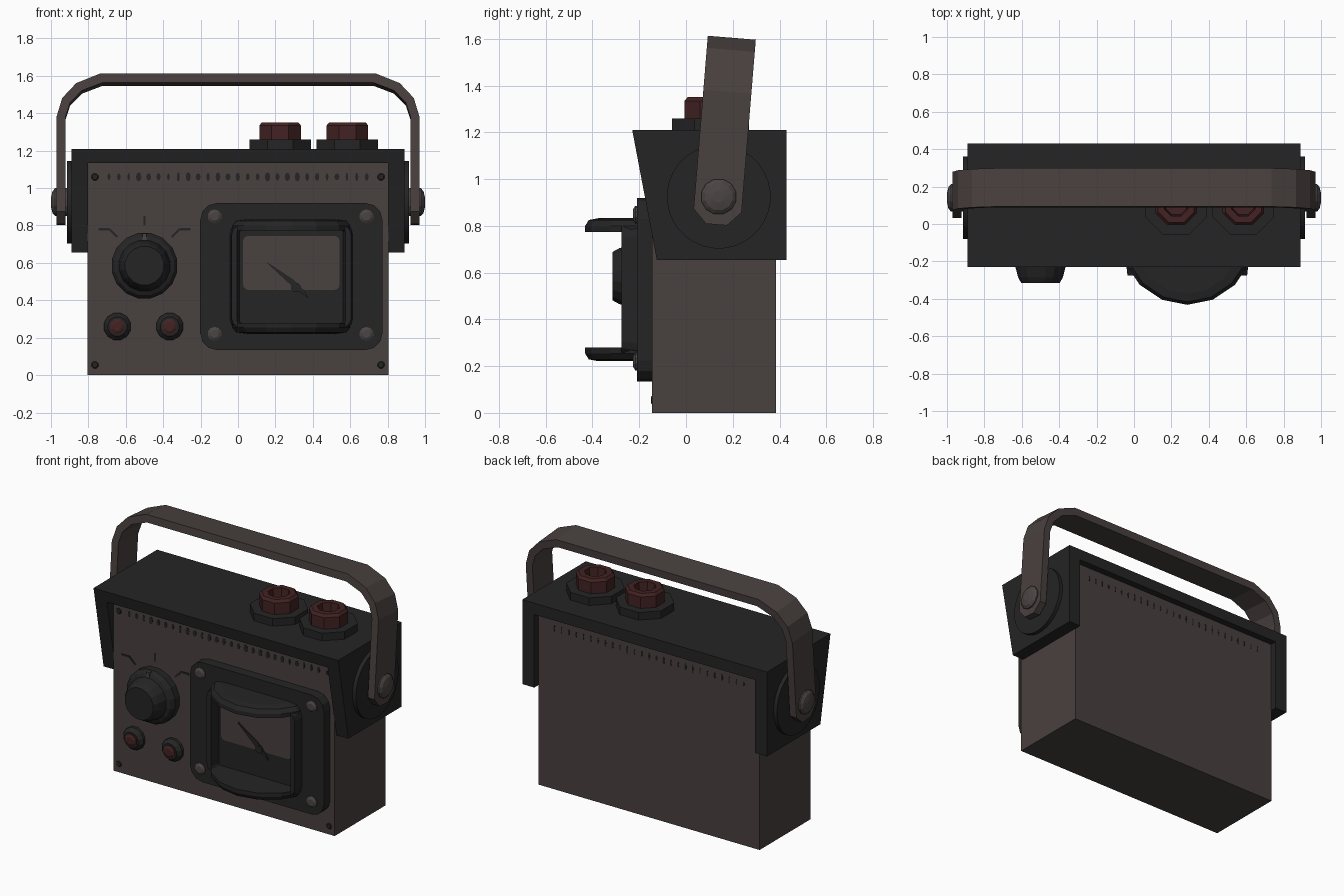
import bpy, bmesh, math, random
from mathutils import Matrix, Vector

if "Cube" in bpy.data.objects:
    bpy.data.objects.remove(bpy.data.objects["Cube"])

random.seed(4)


def material(name, r, g, b):
    m = bpy.data.materials.new(name)
    m.diffuse_color = (r, g, b, 1)
    m.use_nodes = True
    m.node_tree.nodes["Principled BSDF"].inputs["Base Color"].default_value = m.diffuse_color
    return m


GREY = material("warm grey", 0.066, 0.052, 0.050)
BLACK = material("soft black", 0.018, 0.018, 0.018)
RED = material("dark red", 0.055, 0.016, 0.016)
STEEL = material("screw grey", 0.070, 0.060, 0.058)


def loft(name, rings, mat, closed=False, smooth=False):
    """Skin a list of equal-length point rings; cap the ends or join them."""
    bm = bmesh.new()
    vs = [[bm.verts.new(p) for p in ring] for ring in rings]
    pairs = list(zip(vs, vs[1:])) + ([(vs[-1], vs[0])] if closed else [])
    for a, b in pairs:
        for i in range(len(a)):
            j = (i + 1) % len(a)
            bm.faces.new((a[i], a[j], b[j], b[i]))
    if not closed:
        bm.faces.new(vs[0])
        bm.faces.new(vs[-1])
    bmesh.ops.recalc_face_normals(bm, faces=bm.faces)
    me = bpy.data.meshes.new(name)
    bm.to_mesh(me)
    bm.free()
    me.materials.append(mat)
    ob = bpy.data.objects.new(name, me)
    bpy.context.collection.objects.link(ob)
    if smooth:
        bpy.ops.object.select_all(action='DESELECT')
        ob.select_set(True)
        bpy.context.view_layer.objects.active = ob
        bpy.ops.object.shade_smooth_by_angle(angle=math.radians(35))
    return ob


def turned(name, axis, centre, profile, n, mat, smooth=False, close=False):
    """Turned part; profile lists (radius, position along axis)."""
    rings = []
    for r, d in profile:
        ring = []
        for i in range(n):
            t = 2 * math.pi * (i + 0.5) / n
            p = [centre[0] + r * math.cos(t), centre[1] + r * math.sin(t)]
            p.insert(axis, d)
            ring.append(p)
        rings.append(ring)
    return loft(name, rings, mat, close, smooth)


def box(name, x0, x1, y0, y1, z0, z1, mat):
    return loft(name, [[(x0, y0, z), (x1, y0, z), (x1, y1, z), (x0, y1, z)] for z in (z0, z1)], mat)


def rrect(cx, cz, hx, hz, c, y, n=3):
    """Rounded rectangle ring facing the front."""
    pts = []
    for k, (sx, sz) in enumerate(((1, 1), (-1, 1), (-1, -1), (1, -1))):
        for i in range(n + 1):
            t = math.pi / 2 * (k + i / n)
            pts.append((cx + sx * (hx - c) + c * math.cos(t), y,
                        cz + sz * (hz - c) + c * math.sin(t)))
    return pts


def stroke(name, pts, w, y0, y1, mat):
    """Flat bar(s) along a front-facing polyline."""
    for (xa, za), (xb, zb) in zip(pts, pts[1:]):
        d = Vector((xb - xa, zb - za)).normalized() * w / 2
        loft(name, [[(xa - d.y, y, za + d.x), (xa + d.y, y, za - d.x),
                     (xb + d.y, y, zb - d.x), (xb - d.y, y, zb + d.x)] for y in (y0, y1)], mat)


# case
FRONT, BACK = -0.145, 0.385
box("case", -0.805, 0.805, FRONT, BACK, 0, 1.15, GREY)

# cover: top slab and two cheeks with a slanted front edge
def slant(z):
    return -0.125 - 0.105 * (z - 0.655) / 0.555


loft("cover_top", [[(x, slant(1.135), 1.135), (x, 0.43, 1.135), (x, 0.43, 1.21), (x, -0.23, 1.21)]
                   for x in (-0.89, 0.89)], BLACK)
for s in (-1, 1):
    loft("cover_cheek", [[(s * x, slant(0.655), 0.655), (s * x, 0.43, 0.655),
                          (s * x, 0.43, 1.21), (s * x, -0.23, 1.21)] for x in (0.803, 0.89)], BLACK)
    # handle mounts and pivot bolts
    turned("handle_mount", 0, (0.14, 0.925), [(0.222, s * 0.88), (0.222, s * 0.915)], 32, BLACK, True)
    turned("pivot_bolt", 0, (0.14, 0.925),
           [(0.077, s * 0.9), (0.077, s * 0.978), (0.06, s * 0.992), (0.025, s * 1.0)], 12, STEEL)

# carrying handle: (outer x, outer z, inner x, inner z, half width), relative to the pivot
half = [(0.97, -0.12, 0.922, -0.12, 0.045), (0.97, -0.06, 0.922, -0.06, 0.103),
        (0.97, 0.45, 0.922, 0.45, 0.103), (0.94, 0.55, 0.898, 0.525, 0.103),
        (0.865, 0.63, 0.835, 0.59, 0.103), (0.735, 0.682, 0.725, 0.632, 0.103)]
path = half + [(-a, b, -c, d, w) for a, b, c, d, w in reversed(half)]
tilt = Matrix.Translation((0, 0.14, 0.925)) @ Matrix.Rotation(math.radians(-4.7), 4, 'X')
loft("carrying_handle", [[tilt @ Vector(p) for p in
     ((a, -w, b), (c, -w, d), (c, w, d), (a, w, b))] for a, b, c, d, w in path], GREY)

# top terminals
for x in (0.225, 0.585):
    turned("terminal_base", 2, (x, 0.105), [(0.178, 1.2), (0.178, 1.26)], 8, BLACK)
    turned("terminal_cap", 2, (x, 0.105),
           [(0.12, 1.25), (0.12, 1.335), (0.105, 1.352), (0.068, 1.352), (0.06, 1.285)], 8, RED)

# selector knob, pointer mark and scale ticks
turned("selector_knob", 1, (-0.5, 0.585),
       [(0.178, FRONT + 0.01), (0.178, -0.19), (0.16, -0.215), (0.138, -0.225),
        (0.122, -0.285), (0.105, -0.315)], 16, BLACK)
stroke("knob_pointer", [(-0.5, 0.715), (-0.5, 0.757)], 0.02, -0.2, -0.224, STEEL)
stroke("scale_tick", [(-0.5, 0.8), (-0.5, 0.85)], 0.012, FRONT, FRONT - 0.004, BLACK)
for s in (-1, 1):
    stroke("scale_tick", [(-0.5 + s * 0.145, 0.738), (-0.5 + s * 0.188, 0.78), (-0.5 + s * 0.245, 0.78)],
           0.012, FRONT, FRONT - 0.004, BLACK)

# front sockets
for x in (-0.645, -0.365):
    turned("socket_ring", 1, (x, 0.26), [(0.074, FRONT + 0.01), (0.074, -0.165), (0.052, -0.19)], 12, BLACK)
    turned("socket_pin", 1, (x, 0.26), [(0.042, -0.18), (0.042, -0.195), (0.025, -0.203)], 8, RED)

# meter: backing panel, screws, window frame
MX, MZ = 0.285, 0.527
loft("meter_panel", [rrect(MX, MZ, 0.487, 0.393, 0.09, y) for y in (FRONT + 0.01, -0.21)], BLACK)
for x in (-0.125, 0.687):
    for z in (0.22, 0.848):
        turned("meter_screw", 1, (x, z), [(0.038, -0.2), (0.038, -0.217), (0.022, -0.227)], 10, STEEL)
loft("meter_frame", [rrect(MX, MZ, 0.328, 0.29, 0.06, -0.2), rrect(MX, MZ, 0.32, 0.28, 0.06, -0.275),
                     rrect(MX, MZ, 0.29, 0.25, 0.015, -0.275), rrect(MX, MZ, 0.275, 0.247, 0.01, -0.2)],
     BLACK, closed=True)

# curved hoods above and below the window
arc = [(-0.315, -0.2), (-0.315, -0.235), (-0.255, -0.325), (-0.135, -0.405), (0, -0.432),
       (0.135, -0.405), (0.255, -0.325), (0.315, -0.235), (0.315, -0.2)]
for s in (-1, 1):
    loft("meter_hood", [[(MX + x * k, -0.2 + (y + 0.2) * k, MZ + s * h) for x, y in arc]
                        for h, k in ((0.247, 1), (0.272, 1), (0.298, 0.93), (0.306, 0.75))], BLACK)

# dial plate, lower cover and needle
loft("dial_plate", [rrect(MX, 0.6, 0.258, 0.145, 0.03, y) for y in (-0.209, -0.216)], GREY)
loft("needle", [[(0.155, y, 0.605), (0.16, y, 0.595), (0.275, y, 0.488), (0.375, y, 0.412),
                 (0.36, y, 0.445), (0.295, y, 0.512)] for y in (-0.217, -0.224)], BLACK)
turned("needle_hub", 1, (0.31, 0.468), [(0.026, -0.21), (0.026, -0.229)], 8, BLACK)

# vent slots and corner rivets, front and back
for i in range(27):
    x = -0.69 + i * 0.053
    w, h = random.uniform(0.006, 0.015), random.uniform(0.018, 0.026)
    for y, d in ((FRONT, -0.003), (BACK, 0.002)):
        k = 1 if y < 0 else 0.5
        loft("vent_slot", [[(x + k * w * math.cos(t * math.pi / 4), yy, 1.06 + h * math.sin(t * math.pi / 4))
                            for t in range(8)] for yy in (y, y + d)], BLACK)
for x in (-0.765, 0.765):
    for z in (0.055, 1.06):
        turned("case_rivet", 1, (x, z), [(0.02, FRONT), (0.015, FRONT - 0.004)], 8, BLACK)
